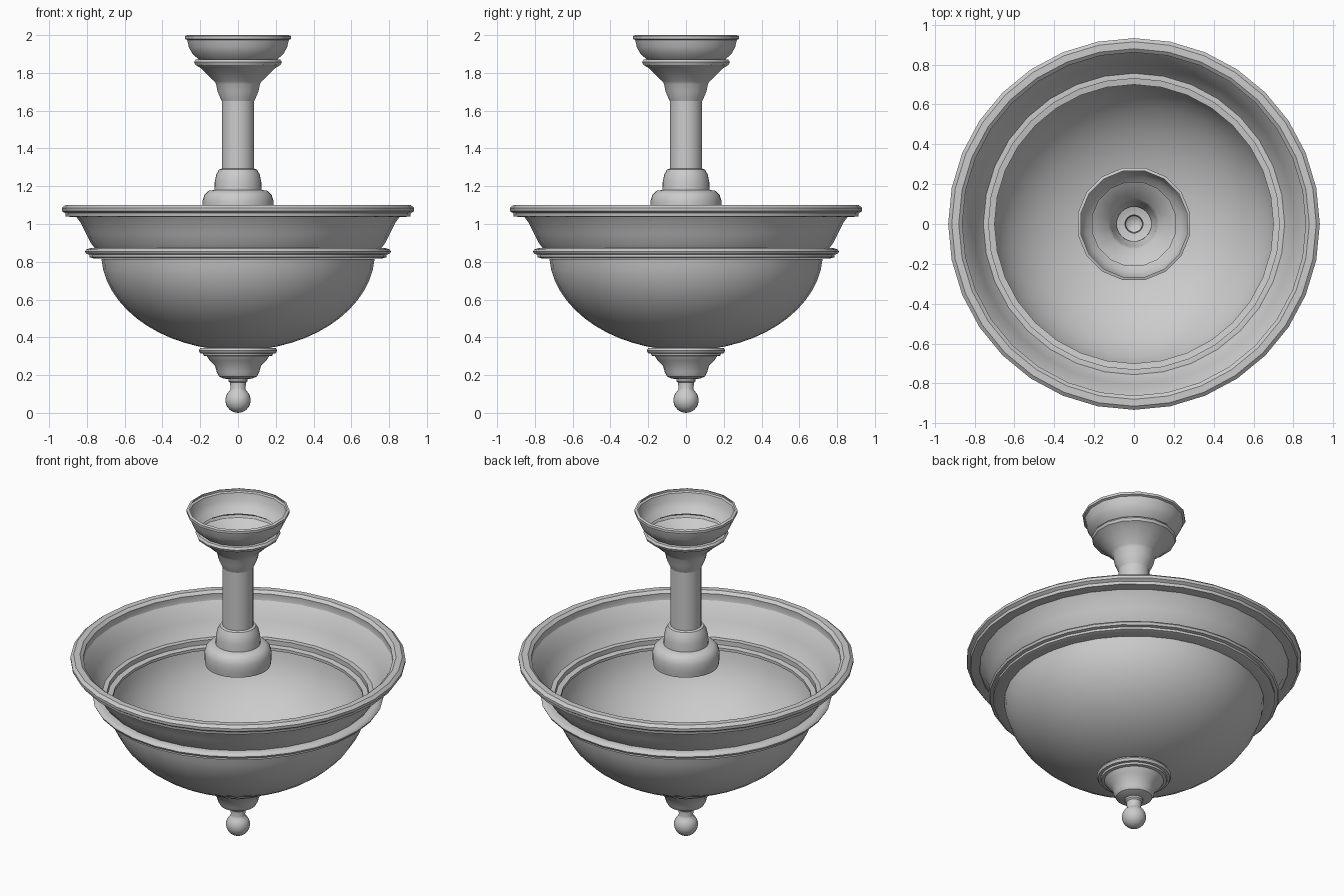
import bpy, bmesh, math

mat = bpy.data.materials.new("plain grey")
mat.diffuse_color = (0.6, 0.6, 0.6, 1)


def lathe(name, profile, sides, closed=False):
    """Revolve (radius, z) points round the z axis as a thin shell."""
    bm = bmesh.new()
    off = math.pi / sides if sides == 16 else 0
    rings = []
    for r, z in profile:
        if r < 1e-5:
            rings.append([bm.verts.new((0, 0, z))] * sides)
        else:
            rings.append([bm.verts.new((r * math.cos(off + math.tau * i / sides),
                                        r * math.sin(off + math.tau * i / sides), z))
                          for i in range(sides)])
    pairs = list(zip(rings, rings[1:]))
    if closed:
        pairs.append((rings[-1], rings[0]))
    for a, b in pairs:
        for i in range(sides):
            j = (i + 1) % sides
            quad = list(dict.fromkeys((a[i], a[j], b[j], b[i])))
            bm.faces.new(quad)
    bmesh.ops.recalc_face_normals(bm, faces=bm.faces)
    me = bpy.data.meshes.new(name)
    bm.to_mesh(me)
    bm.free()
    me.materials.append(mat)
    ob = bpy.data.objects.new(name, me)
    bpy.context.collection.objects.link(ob)
    bpy.ops.object.select_all(action='DESELECT')
    ob.select_set(True)
    bpy.context.view_layer.objects.active = ob
    bpy.ops.object.shade_smooth_by_angle(angle=math.radians(35))
    return ob


def arc(rc, zc, rr, rz, a0, a1, n):
    """Points on an elliptical arc in the profile plane."""
    pts = []
    for i in range(n + 1):
        a = math.radians(a0 + (a1 - a0) * i / n)
        pts.append((max(0, rc + rr * math.cos(a)), zc + rz * math.sin(a)))
    return pts


# ceiling canopy: open cup, bead and funnel
lathe("canopy", [(0.272, 2.0), (0.287, 1.995), (0.287, 1.98), (0.275, 1.975), (0.265, 1.935),
                 (0.245, 1.90), (0.213, 1.872), (0.228, 1.87), (0.237, 1.857), (0.23, 1.842),
                 (0.20, 1.825), (0.16, 1.785), (0.127, 1.755), (0.118, 1.74),
                 (0.11, 1.70), (0.088, 1.65)], 16)

# stem and stepped collar
lathe("stem", [(0.087, 1.66), (0.087, 1.27)], 16)
lathe("stem_collar", [(0.086, 1.293), (0.10, 1.288), (0.115, 1.262), (0.123, 1.225),
                      (0.125, 1.18), (0.155, 1.176), (0.178, 1.155), (0.187, 1.125),
                      (0.187, 1.085), (0.182, 1.05)], 32)

# rounded rim at the top of the shade
lathe("shade_rim", [(0.865, 1.055), (0.862, 1.085), (0.88, 1.10), (0.915, 1.10), (0.933, 1.085),
                    (0.932, 1.068), (0.915, 1.057), (0.912, 1.04), (0.86, 1.036)], 32, True)

# flared band
lathe("shade_band", [(0.862, 1.045), (0.835, 1.01), (0.805, 0.95), (0.78, 0.90), (0.755, 0.868)], 32)

# double bead between band and bowl
lathe("shade_bead", [(0.73, 0.868), (0.785, 0.872), (0.803, 0.865), (0.81, 0.855),
                     (0.803, 0.842), (0.785, 0.838), (0.785, 0.824), (0.765, 0.818),
                     (0.70, 0.818), (0.70, 0.835), (0.73, 0.84)], 32, True)

# glass bowl, open at the bottom
lathe("bowl", arc(0, 0.85, 0.725, 0.52, -4, -80, 12), 32)

# lower cup under the bowl
lathe("lower_cup", [(0.17, 0.345), (0.20, 0.343), (0.208, 0.33), (0.20, 0.316), (0.185, 0.314),
                    (0.182, 0.303), (0.165, 0.30), (0.148, 0.275), (0.122, 0.25),
                    (0.112, 0.215), (0.10, 0.192), (0.075, 0.182), (0.045, 0.178)], 32)

# finial neck and ball
lathe("finial", [(0.05, 0.18), (0.05, 0.168), (0.042, 0.16), (0.04, 0.128)]
      + arc(0, 0.067, 0.067, 0.067, 50, -90, 10), 24)
